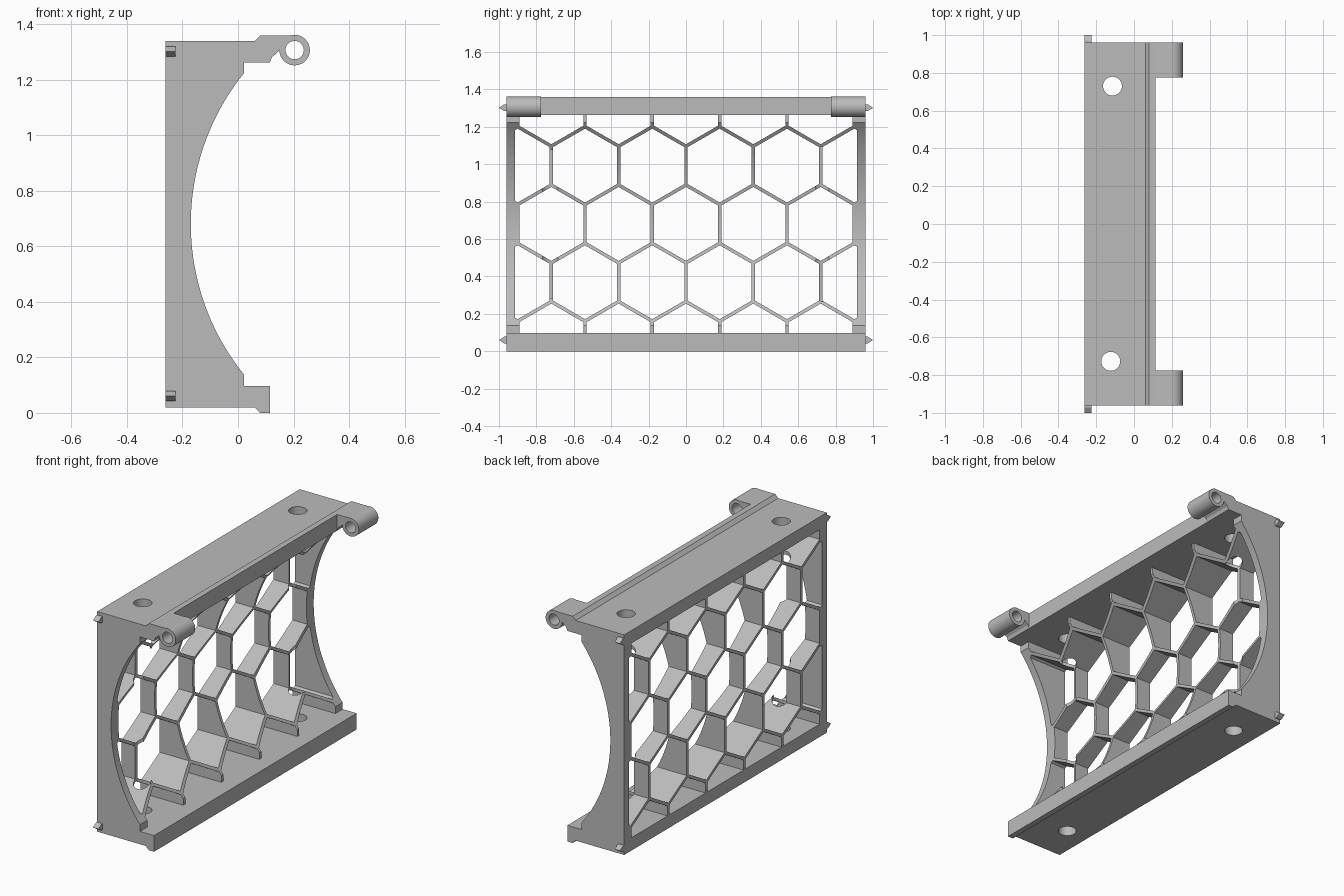
import bpy, bmesh
from math import sin, cos, radians, asin, sqrt
from mathutils import Vector, Matrix

cube = bpy.data.objects.get("Cube")
if cube:
    bpy.data.objects.remove(cube, do_unlink=True)

GREY = (0.5, 0.5, 0.5, 1.0)
mat = bpy.data.materials.new("plain grey")
mat.use_nodes = True
mat.diffuse_color = GREY
mat.node_tree.nodes["Principled BSDF"].inputs["Base Color"].default_value = GREY


def finish(name, bm):
    bmesh.ops.recalc_face_normals(bm, faces=bm.faces[:])
    mesh = bpy.data.meshes.new(name)
    bm.to_mesh(mesh)
    bm.free()
    mesh.materials.append(mat)
    obj = bpy.data.objects.new(name, mesh)
    bpy.context.collection.objects.link(obj)
    return obj


def extrude_flat(bm, direction):
    ext = bmesh.ops.extrude_face_region(bm, geom=bm.faces[:], use_keep_orig=True)
    verts = [v for v in ext["geom"] if isinstance(v, bmesh.types.BMVert)]
    bmesh.ops.translate(bm, verts=verts, vec=direction)


def prism(name, outline, y0, y1):
    """Extrude an x-z outline along y."""
    bm = bmesh.new()
    bm.faces.new([bm.verts.new((x, y0, z)) for x, z in outline])
    extrude_flat(bm, Vector((0, y1 - y0, 0)))
    return finish(name, bm)


def cylinder(name, centre, radius, depth, along_y=False):
    bm = bmesh.new()
    rot = Matrix.Rotation(radians(90), 4, 'X') if along_y else Matrix()
    bmesh.ops.create_cone(bm, cap_ends=True, segments=40, radius1=radius, radius2=radius,
                          depth=depth, matrix=Matrix.Translation(centre) @ rot)
    return finish(name, bm)


def activate(obj):
    bpy.ops.object.select_all(action='DESELECT')
    obj.select_set(True)
    bpy.context.view_layer.objects.active = obj


def cut(obj, cutter):
    activate(obj)
    mod = obj.modifiers.new("cut", 'BOOLEAN')
    mod.operation = 'DIFFERENCE'
    mod.solver = 'EXACT'
    mod.object = cutter
    bpy.ops.object.modifier_apply(modifier=mod.name)
    bpy.data.objects.remove(cutter, do_unlink=True)


def smooth(obj):
    activate(obj)
    bpy.ops.object.shade_smooth_by_angle(angle=radians(25))


# Main body: C-shaped profile with a circular scoop in front
BACK, LIP, STEP, MID = -0.262, 0.115, 0.022, 0.681
HALF, SAG, END = 0.5435, 0.192, 0.96
LOW, HIGH = 0.097, 1.263
radius = (HALF ** 2 + SAG ** 2) / (2 * SAG)
arc_x = STEP - SAG + radius
sweep = asin(HALF / radius)
N = 48
scoop = [(arc_x - radius * cos(a), MID + radius * sin(a))
         for a in (sweep * (2 * i / N - 1) for i in range(N + 1))]
profile = [(BACK, 0.02), (0.06, 0.02), (0.08, 0), (LIP, 0), (LIP, LOW), (STEP, LOW)]
profile += scoop
profile += [(STEP, HIGH), (LIP, HIGH), (LIP, 1.36), (0.08, 1.36), (0.06, 1.34), (BACK, 1.34)]
body = prism("honeycomb_frame", profile, -END, END)

# Honeycomb openings, clipped to the inside of the frame
PITCH, WALL, INNER = 0.36, 0.018, 0.915
bm = bmesh.new()
for row in range(-2, 3):
    zc = MID + row * PITCH * sqrt(3) / 2
    for col in range(-3, 4):
        yc = (col + 0.5 * (row % 2)) * PITCH
        if abs(yc) > INNER:
            continue
        r = (PITCH - WALL) / sqrt(3)
        bm.faces.new([bm.verts.new((-0.5, yc + r * sin(radians(60 * k)),
                                    zc + r * cos(radians(60 * k)))) for k in range(6)])
for co, no in (((0, INNER, 0), (0, 1, 0)), ((0, -INNER, 0), (0, -1, 0)),
               ((0, 0, HIGH), (0, 0, 1)), ((0, 0, LOW), (0, 0, -1))):
    bmesh.ops.bisect_plane(bm, geom=bm.verts[:] + bm.edges[:] + bm.faces[:],
                           plane_co=co, plane_no=no, clear_outer=True)
extrude_flat(bm, Vector((1, 0, 0)))
cut(body, finish("cell_cutter", bm))

# Vertical bolt holes through both rails
for x, y in ((-0.114, 0.73), (-0.123, -0.727)):
    cut(body, cylinder("bolt_cutter", (x, y, MID), 0.05, 2))
smooth(body)

# Hinge knuckles with arms on the top rail
HX, HZ, HR = 0.204, 1.307, 0.055
knuckle = [(LIP, HIGH), (LIP, 1.36), (HX - 0.02, 1.36)]
knuckle += [(HX + HR * cos(radians(a)), HZ + HR * sin(radians(a))) for a in range(90, -181, -9)]
knuckle += [(0.138, 1.294), (0.123, 1.283)]
for side, y0, y1 in (("left", 0.775, END), ("right", -END, -0.775)):
    hinge = prism("hinge_knuckle_" + side, knuckle, y0, y1)
    cut(hinge, cylinder("pin_cutter", (HX, (y0 + y1) / 2, HZ), 0.033, 0.5, True))
    smooth(hinge)

# Small wedge pegs on the end faces
for end, s in (("back", 1), ("front", -1)):
    for level, z in (("lower", 0.06), ("upper", 1.302)):
        bm = bmesh.new()
        bm.faces.new([bm.verts.new((BACK, s * y, z + dz))
                      for y, dz in ((END, -0.018), (0.972, -0.018), (1.0, 0), (0.972, 0.018),
                                    (END, 0.018))])
        extrude_flat(bm, Vector((0.036, 0, 0)))
        finish("peg_" + end + "_" + level, bm)
